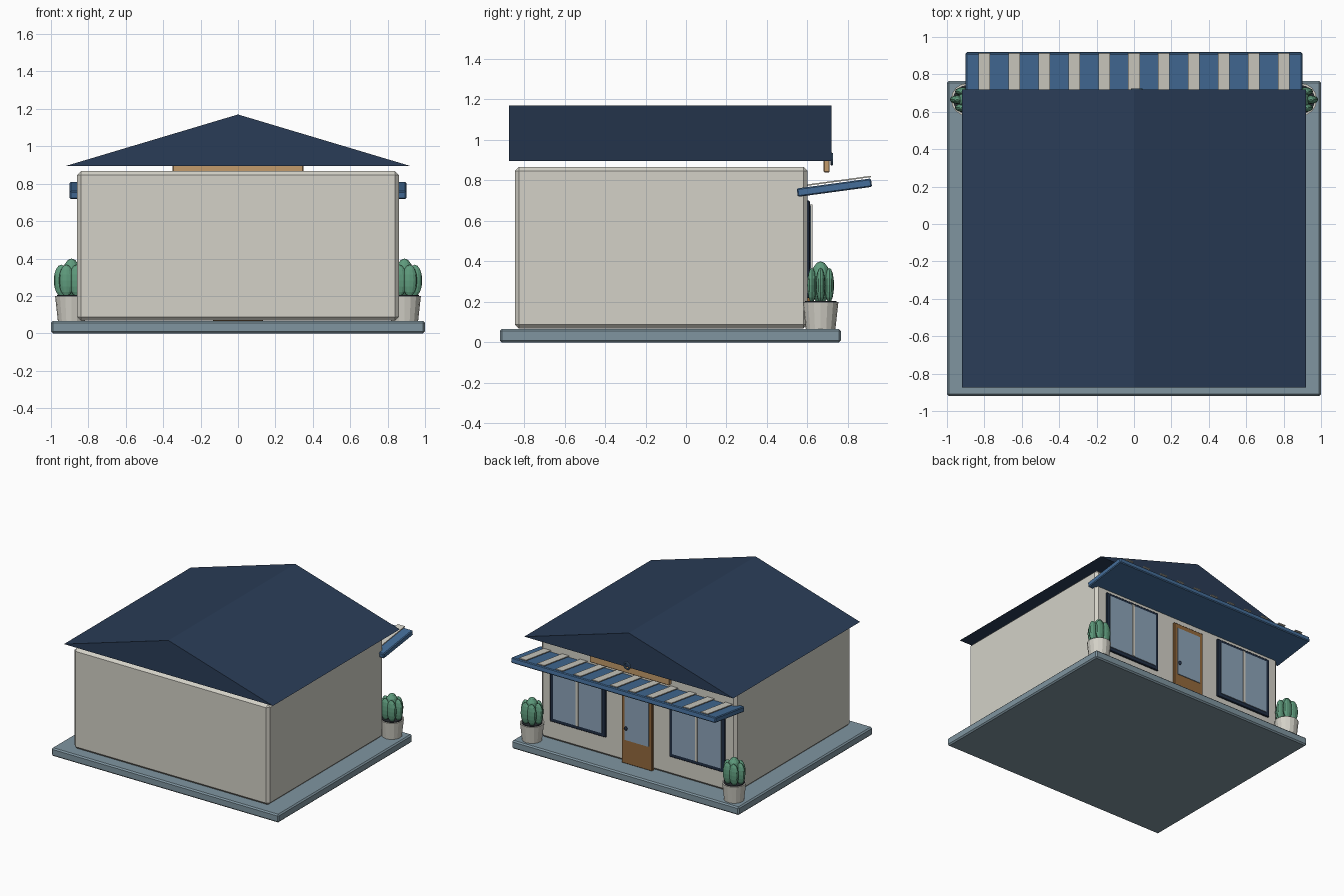
import bpy, bmesh
from math import radians, cos, sin, pi
from mathutils import Matrix

if "Cube" in bpy.data.objects:
    bpy.data.objects.remove(bpy.data.objects["Cube"])


def material(name, hexcol):
    m = bpy.data.materials.new(name)
    rgb = [int(hexcol[i:i + 2], 16) / 255 for i in (0, 2, 4)]
    m.diffuse_color = [c ** 2.2 for c in rgb] + [1]
    m.use_nodes = True
    m.node_tree.nodes["Principled BSDF"].inputs["Base Color"].default_value = m.diffuse_color
    return m


CREAM = material("cream", "D2D0C6")
SLATE = material("slate", "7F949F")
NAVY = material("navy", "2E3F58")
FRAME = material("frame", "263246")
BLUE = material("blue", "466D98")
GLASS = material("glass", "8CA3B8")
WOOD = material("wood", "93693F")
TAN = material("tan", "C29A6B")
GREEN = material("green", "5F9A7C")
SOIL = material("soil", "2B2E33")
METAL = material("metal", "4D6A86")


def finish(name, bm, mat):
    bmesh.ops.recalc_face_normals(bm, faces=bm.faces)
    me = bpy.data.meshes.new(name)
    bm.to_mesh(me)
    bm.free()
    me.materials.append(mat)
    ob = bpy.data.objects.new(name, me)
    bpy.context.collection.objects.link(ob)
    return ob


def box(name, x, y, z, mat, bevel=0):
    """Box from (min, max) ranges, with an optional chamfer."""
    bm = bmesh.new()
    size = [r[1] - r[0] for r in (x, y, z)]
    mid = [(r[1] + r[0]) / 2 for r in (x, y, z)]
    bmesh.ops.create_cube(bm, size=1, matrix=Matrix.Diagonal((*size, 1)))
    ob = finish(name, bm, mat)
    ob.location = mid
    if bevel:
        mod = ob.modifiers.new("bevel", 'BEVEL')
        mod.width = bevel
        mod.segments = 1
    return ob


def cone(name, loc, r1, r2, h, mat, sides=16):
    bm = bmesh.new()
    bmesh.ops.create_cone(bm, cap_ends=True, segments=sides, radius1=r1, radius2=r2, depth=h)
    ob = finish(name, bm, mat)
    ob.location = loc
    return ob


def ellipsoid(name, loc, radii, mat):
    bm = bmesh.new()
    bmesh.ops.create_uvsphere(bm, u_segments=12, v_segments=8, radius=1,
                              matrix=Matrix.Diagonal((*radii, 1)))
    ob = finish(name, bm, mat)
    ob.location = loc
    return ob


# Ground slab and building body
box("base_slab", (-1, 1), (-.92, .765), (0, .065), SLATE, .01)
box("walls", (-.86, .86), (-.845, .6), (.068, .867), CREAM, .02)

# Gabled roof: triangular profile pulled along y
bm = bmesh.new()
face = bm.faces.new([bm.verts.new((x, -.875, z)) for x, z in ((-.92, .895), (.92, .895), (0, 1.17))])
ext = bmesh.ops.extrude_face_region(bm, geom=[face])
bmesh.ops.translate(bm, vec=(0, 1.595, 0), verts=[v for v in ext["geom"] if isinstance(v, bmesh.types.BMVert)])
finish("roof", bm, NAVY)

# Sign board under the gable with a plain ring
box("sign_board", (-.35, .35), (.68, .71), (.84, 1.03), TAN, .004)
bpy.ops.mesh.primitive_torus_add(major_radius=.026, minor_radius=.006, major_segments=16,
                                 minor_segments=6, location=(.015, .72, .905),
                                 rotation=(radians(90), 0, 0))
bpy.context.object.name = "sign_ring"
bpy.context.object.data.materials.append(METAL)

# Tilted awning with raised stripes
awning = box("awning", (-.9, .9), (-.185, .185), (-.021, .021), BLUE, .006)
parts = [awning]
for i in range(11):
    x = (i - 5) * .16
    parts.append(box("awning_stripe", (x - .031, x + .031), (-.184, .186), (.027, .034), CREAM))
tilt = Matrix.Translation((0, .733, .764)) @ Matrix.Rotation(radians(7.7), 4, 'X')
for p in parts:
    p.matrix_world = tilt @ Matrix.Translation(p.location)

# Windows and potted plants on both sides
for s, side in ((-1, "left"), (1, "right")):
    cx = s * .525
    box(side + "_window_frame", (cx - .245, cx + .245), (.59, .612), (.22, .70), FRAME, .004)
    box(side + "_window_glass", (cx - .215, cx + .215), (.60, .618), (.25, .675), GLASS)
    box(side + "_window_mullion", (cx - .01, cx + .01), (.60, .625), (.25, .68), CREAM)

    px, py = s * .89, .665
    cone(side + "_pot", (px, py, .1325), .073, .088, .135, CREAM)
    cone(side + "_soil", (px, py, .197), .078, .078, .016, SOIL)
    ellipsoid(side + "_plant_core", (px, py, .295), (.052, .052, .105), GREEN)
    for k in range(6):
        a = k * pi / 3
        ellipsoid(side + "_plant_lobe", (px + .055 * cos(a), py + .05 * sin(a), .282),
                  (.04, .023, .085), GREEN)

# Door with glass pane and knob
box("door", (-.135, .135), (.59, .618), (.065, .68), WOOD, .004)
box("door_glass", (-.105, .105), (.60, .624), (.255, .64), GLASS)
ellipsoid("door_knob", (.09, .628, .35), (.012, .012, .016), FRAME)
